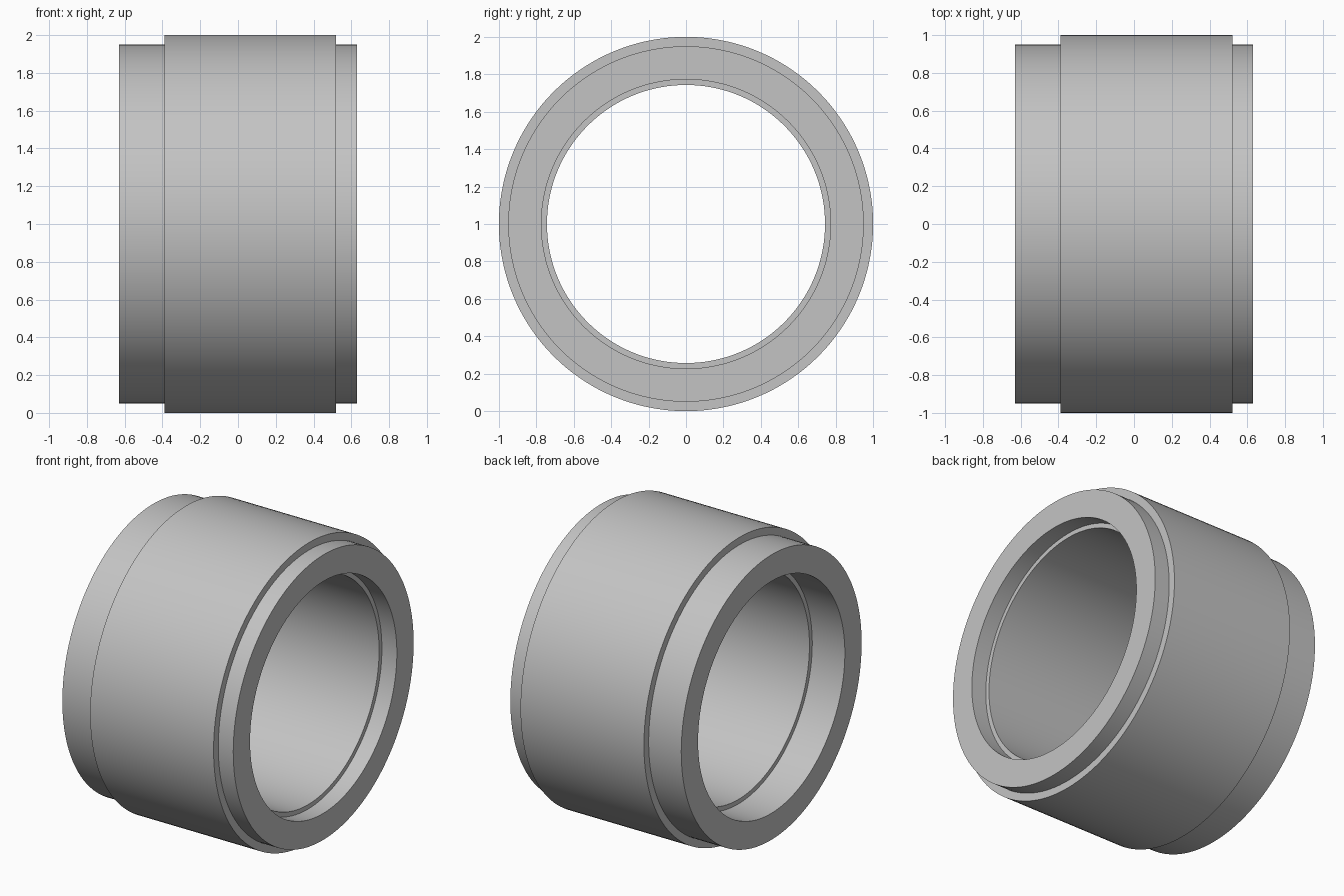
import bpy
import bmesh
import math
from mathutils import Matrix, Vector

cube = bpy.data.objects.get("Cube")
if cube:
    bpy.data.objects.remove(cube, do_unlink=True)

SEGMENTS = 144
END, LEFT_STEP, RIGHT_STEP = 0.63, -0.39, 0.52
BODY_R, COLLAR_R, RECESS_R, BORE_R = 1.0, 0.95, 0.773, 0.743

# Plain grey metal
grey = bpy.data.materials.new("grey metal")
grey.use_nodes = True
colour = (0.55, 0.55, 0.55, 1)
grey.diffuse_color = colour
grey.node_tree.nodes["Principled BSDF"].inputs["Base Color"].default_value = colour

# Closed cross-section (x, radius): outer shoulders, then recessed bore
profile = [
    (-END, COLLAR_R), (LEFT_STEP, COLLAR_R), (LEFT_STEP, BODY_R),
    (RIGHT_STEP, BODY_R), (RIGHT_STEP, COLLAR_R), (END, COLLAR_R),
    (END, RECESS_R), (RIGHT_STEP, RECESS_R), (RIGHT_STEP, BORE_R),
    (LEFT_STEP, BORE_R), (LEFT_STEP, RECESS_R), (-END, RECESS_R),
]

# Stepped sleeve turned around the x axis
bm = bmesh.new()
rings = []
for i in range(SEGMENTS):
    turn = Matrix.Rotation(math.tau * i / SEGMENTS, 3, 'X')
    rings.append([bm.verts.new(turn @ Vector((x, 0, r))) for x, r in profile])
for i, ring in enumerate(rings):
    following = rings[(i + 1) % SEGMENTS]
    for j in range(len(profile)):
        k = (j + 1) % len(profile)
        bm.faces.new((ring[j], ring[k], following[k], following[j]))
bmesh.ops.recalc_face_normals(bm, faces=bm.faces)
bmesh.ops.translate(bm, verts=bm.verts, vec=(0, 0, BODY_R))

mesh = bpy.data.meshes.new("stepped_sleeve")
bm.to_mesh(mesh)
bm.free()
mesh.materials.append(grey)
sleeve = bpy.data.objects.new("stepped_sleeve", mesh)
bpy.context.collection.objects.link(sleeve)

# Smooth walls with crisp shoulders
bpy.ops.object.select_all(action='DESELECT')
sleeve.select_set(True)
bpy.context.view_layer.objects.active = sleeve
bpy.ops.object.shade_smooth_by_angle(angle=math.radians(30))
